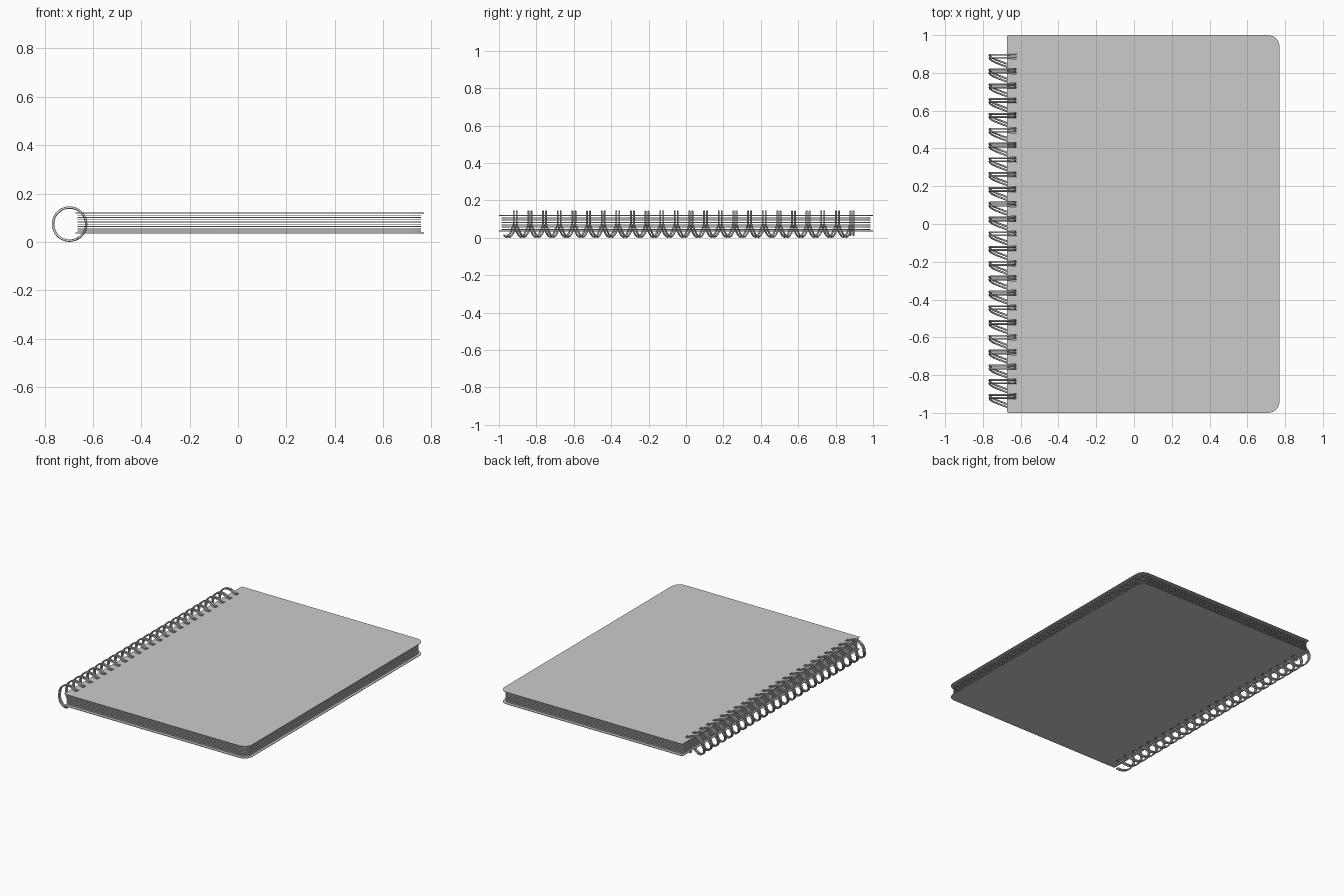
import bpy
from math import sin, cos, pi, radians

if "Cube" in bpy.data.objects:
    bpy.data.objects.remove(bpy.data.objects["Cube"])

LOOPS = 24
PITCH = 0.0783
Y0 = 0.888                 # first loop
CX, CZ, R = -0.6965, 0.0735, 0.0685
WIRE = 0.005
GAP = 0.008                # half spacing of the twin wires


def to_mesh(curve, name):
    """Turn a curve into a plain mesh object."""
    tmp = bpy.data.objects.new("tmp", curve)
    bpy.context.collection.objects.link(tmp)
    dg = bpy.context.evaluated_depsgraph_get()
    mesh = bpy.data.meshes.new_from_object(tmp.evaluated_get(dg))
    mesh.name = name
    bpy.data.objects.remove(tmp)
    obj = bpy.data.objects.new(name, mesh)
    bpy.context.collection.objects.link(obj)
    return obj


def add_poly(curve, pts, cyclic=True):
    s = curve.splines.new('POLY')
    s.points.add(len(pts) - 1)
    for p, co in zip(s.points, pts):
        p.co = (*co, 1)
    s.use_cyclic_u = cyclic


def outline(x0, x1, h, r_left, r_right):
    """Rectangle with small spine corners and rounded outer corners."""
    pts = []
    for cx, cy, r, a in ((x1, h, r_right, 0), (x0, h, r_left, 90),
                         (x0, -h, r_left, 180), (x1, -h, r_right, 270)):
        ox = cx - r if cx > 0 else cx + r
        oy = cy - r if cy > 0 else cy + r
        for i in range(9):
            t = radians(a + 90 * i / 8)
            pts.append((ox + r * cos(t), oy + r * sin(t), 0))
    return pts


def sheet(name, x0, x1, h, r_right, z, thick):
    """Flat punched sheet with two square holes per loop."""
    c = bpy.data.curves.new(name, 'CURVE')
    c.dimensions = '2D'
    c.fill_mode = 'BOTH'
    c.extrude = thick / 2
    add_poly(c, outline(x0, x1, h, 0.01, r_right))
    for i in range(LOOPS):
        for s in (-GAP, GAP):
            y = Y0 - i * PITCH + s
            add_poly(c, [(-0.653, y - 0.0065, 0), (-0.622, y - 0.0065, 0),
                         (-0.622, y + 0.0065, 0), (-0.653, y + 0.0065, 0)])
    obj = to_mesh(c, name)
    obj.location.z = z
    return obj


# covers
sheet("front_cover", -0.672, 0.77, 1.0, 0.06, 0.1195, 0.004)
sheet("back_cover", -0.672, 0.77, 1.0, 0.06, 0.0365, 0.004)

# pages
PAGES = 8
for i in range(PAGES):
    sheet(f"page_{i + 1}", -0.664, 0.757, 0.986, 0.05,
          0.0445 + i * (0.066 / (PAGES - 1)), 0.0035)

# twin wire spiral: upper half of every turn is straight, lower half steps along
STEP = 10
for name, off in (("spiral_wire_a", GAP), ("spiral_wire_b", -GAP)):
    pts = []
    for d in range(-60, 360 * (LOOPS - 1) + 300 + 1, STEP):
        turn, a = divmod(max(d, 0), 360)
        y = Y0 - PITCH * (turn + max(0, a - 180) / 180) + off
        t = radians(d)
        pts.append((CX + R * cos(t), y, CZ + R * sin(t)))
    c = bpy.data.curves.new(name, 'CURVE')
    c.dimensions = '3D'
    c.bevel_depth = WIRE
    c.bevel_resolution = 2
    c.use_fill_caps = True
    add_poly(c, pts, cyclic=False)
    obj = to_mesh(c, name)
    bpy.context.view_layer.objects.active = obj
    obj.select_set(True)
    bpy.ops.object.shade_smooth_by_angle(angle=radians(50))
    obj.select_set(False)
